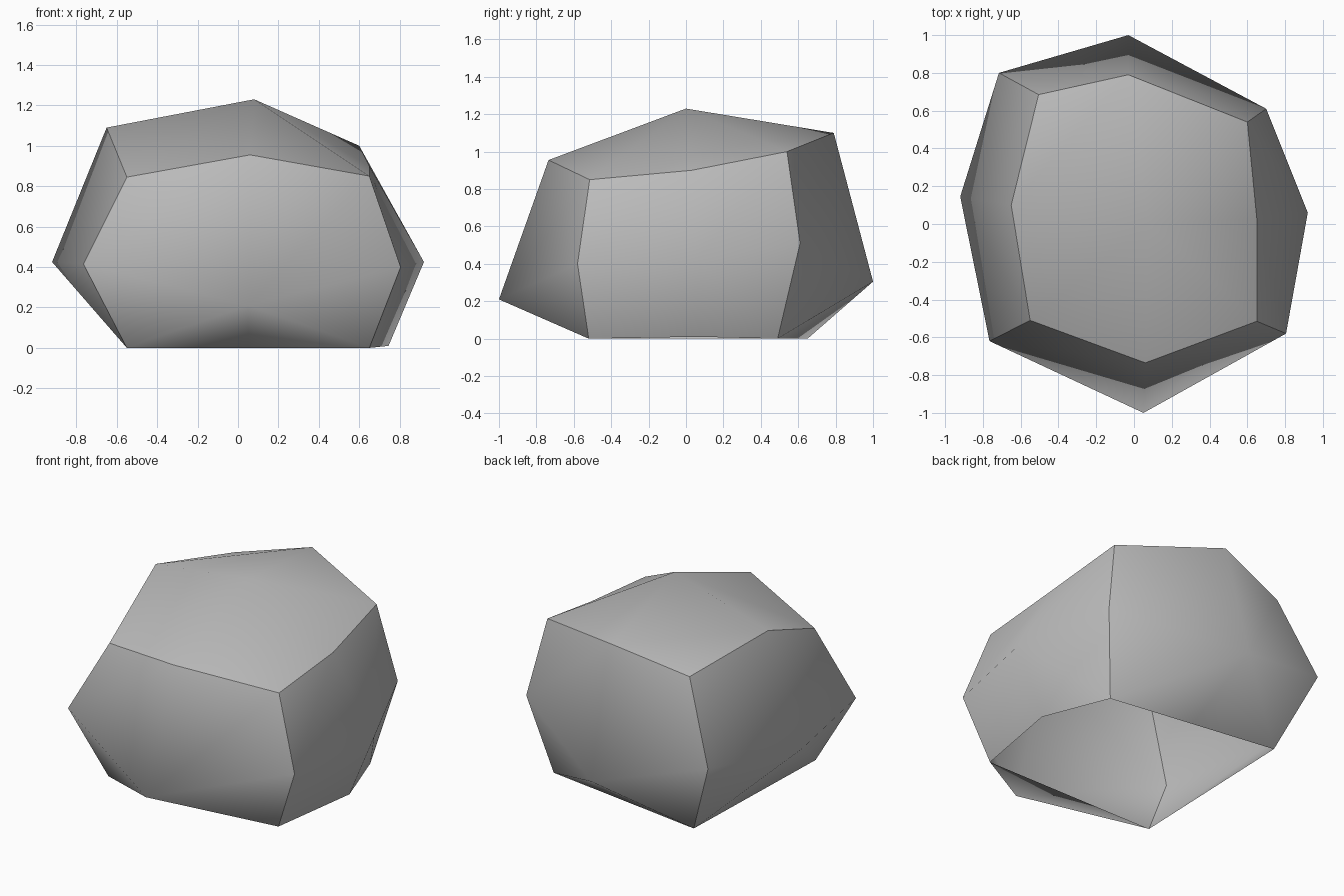
import bpy
import bmesh

cube = bpy.data.objects.get("Cube")
if cube:
    bpy.data.objects.remove(cube, do_unlink=True)

# Plain stone colour
stone = bpy.data.materials.new("stone_grey")
stone.use_nodes = True
colour = (0.5, 0.5, 0.5, 1)
stone.diffuse_color = colour
stone.node_tree.nodes["Principled BSDF"].inputs["Base Color"].default_value = colour

# Rings run front left, front, front right, right, back right, back, back left, left
ground_ring = [(-.55, -.52, 0), (.05, -.52, 0), (.65, -.52, 0), (.745, .06, .01),
               (.59, .49, 0), (.04, .57, 0), (-.51, .65, 0), (-.53, .06, 0)]
waist_ring = [(-.765, -.62, .415), (.05, -1, .21), (.805, -.58, .4), (.92, .06, .425),
              (.7, .61, .51), (-.03, 1, .305), (-.715, .8, .49), (-.92, .145, .425)]
brow_ring = [(-.55, -.51, .845), (.06, -.735, .955), (.65, -.515, .85), (.65, .03, .9),
             (.6, .54, 1), (-.03, .79, 1.1), (-.505, .685, .98), (-.65, .1, 1.09)]
peak = (.08, 0, 1.23)

bm = bmesh.new()
ground, waist, brow = [[bm.verts.new(p) for p in ring]
                       for ring in (ground_ring, waist_ring, brow_ring)]
top = bm.verts.new(peak)
count = len(ground)

# Walls: lower facets fan from each side's centre, upper facets are quads
for i in range(count):
    j = (i + 1) % count
    if i % 2 == 0:
        bm.faces.new((ground[i], ground[j], waist[j]))
        bm.faces.new((ground[i], waist[j], waist[i]))
    else:
        bm.faces.new((ground[i], ground[j], waist[i]))
        bm.faces.new((ground[j], waist[j], waist[i]))
    bm.faces.new((waist[i], waist[j], brow[j], brow[i]))

# Cap: each quarter is folded to stay convex
for corner in range(0, count, 2):
    before, after = brow[corner - 1], brow[corner + 1]
    if corner == count - 2:
        bm.faces.new((before, brow[corner], after))
        bm.faces.new((before, after, top))
    else:
        bm.faces.new((before, brow[corner], top))
        bm.faces.new((brow[corner], after, top))

# Soft facets with crisp edges around the cap and up the four corners
for face in bm.faces:
    face.smooth = True
for i in range(count):
    bm.edges.get((brow[i], brow[(i + 1) % count])).smooth = False
    if i % 2 == 0:
        bm.edges.get((ground[i], waist[i])).smooth = False
        bm.edges.get((waist[i], brow[i])).smooth = False

mesh = bpy.data.meshes.new("boulder")
bm.to_mesh(mesh)
bm.free()
mesh.materials.append(stone)
bpy.context.collection.objects.link(bpy.data.objects.new("boulder", mesh))
